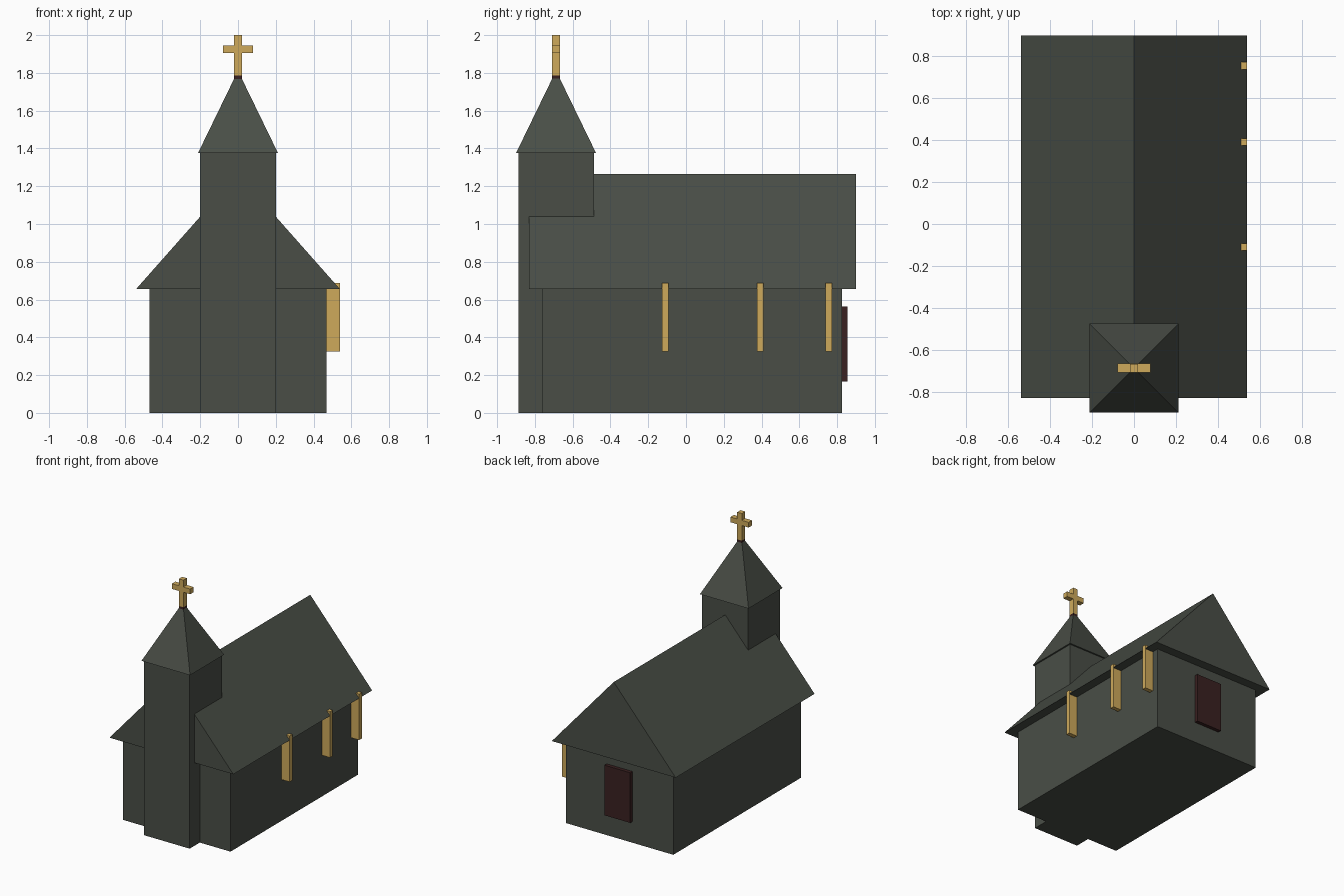
import bpy, bmesh

if "Cube" in bpy.data.objects:
    bpy.data.objects.remove(bpy.data.objects["Cube"])


def material(name, rgb):
    m = bpy.data.materials.new(name)
    m.diffuse_color = (*rgb, 1.0)
    m.use_nodes = True
    m.node_tree.nodes["Principled BSDF"].inputs["Base Color"].default_value = m.diffuse_color
    return m


STONE = material("dark grey green", (0.067, 0.076, 0.062))
GOLD = material("gold", (0.62, 0.40, 0.105))
DOOR = material("dark red brown", (0.042, 0.015, 0.015))


def finish(name, bm, mat):
    bmesh.ops.recalc_face_normals(bm, faces=bm.faces)
    mesh = bpy.data.meshes.new(name)
    bm.to_mesh(mesh)
    bm.free()
    mesh.materials.append(mat)
    obj = bpy.data.objects.new(name, mesh)
    bpy.context.collection.objects.link(obj)
    return obj


def box(name, x, y, z, mat, top=None):
    """Box from (min, max) ranges; top = half width of a tapered upper end."""
    bm = bmesh.new()
    bmesh.ops.create_cube(bm, size=1)
    mid = [(r[0] + r[1]) / 2 for r in (x, y, z)]
    size = [r[1] - r[0] for r in (x, y, z)]
    for v in bm.verts:
        upper = v.co.z > 0
        for i in range(3):
            scale = 2 * top if (top and upper and i < 2) else size[i]
            v.co[i] = mid[i] + v.co[i] * scale
    return finish(name, bm, mat)


def prism(name, profile, y, mat):
    """Extrude an xz profile along y."""
    bm = bmesh.new()
    face = bm.faces.new([bm.verts.new((px, y[0], pz)) for px, pz in profile])
    ext = bmesh.ops.extrude_face_region(bm, geom=[face])
    new = [g for g in ext["geom"] if isinstance(g, bmesh.types.BMVert)]
    bmesh.ops.translate(bm, verts=new, vec=(0, y[1] - y[0], 0))
    return finish(name, bm, mat)


# Nave and gabled roof
EAVE = 0.655
box("nave", (-0.468, 0.468), (-0.762, 0.827), (0, EAVE), STONE)
prism("roof", [(-0.54, EAVE), (0.54, EAVE), (0, 1.265)], (-0.83, 0.90), STONE)

# Tower and spire
CY = -0.688
box("tower", (-0.2, 0.2), (CY - 0.2, CY + 0.2), (0, 1.377), STONE)
box("spire", (-0.212, 0.212), (CY - 0.212, CY + 0.212), (1.375, 1.77), STONE, top=0.02)

# Cross on a small dark collar
box("cross_collar", (-0.02, 0.02), (CY - 0.021, CY + 0.021), (1.768, 1.786), DOOR)
box("cross_post", (-0.02, 0.02), (CY - 0.021, CY + 0.021), (1.786, 2.0), GOLD)
box("cross_bar", (-0.079, 0.079), (CY - 0.0212, CY + 0.0212), (1.905, 1.946), GOLD)

# Tall windows on the right wall
for i, wy in enumerate((-0.11, 0.392, 0.755)):
    box(f"window_{i + 1}", (0.44, 0.54), (wy - 0.017, wy + 0.017), (0.326, 0.688), GOLD)

# Back door
box("back_door", (-0.112, 0.112), (0.80, 0.855), (0.167, 0.562), DOOR)
